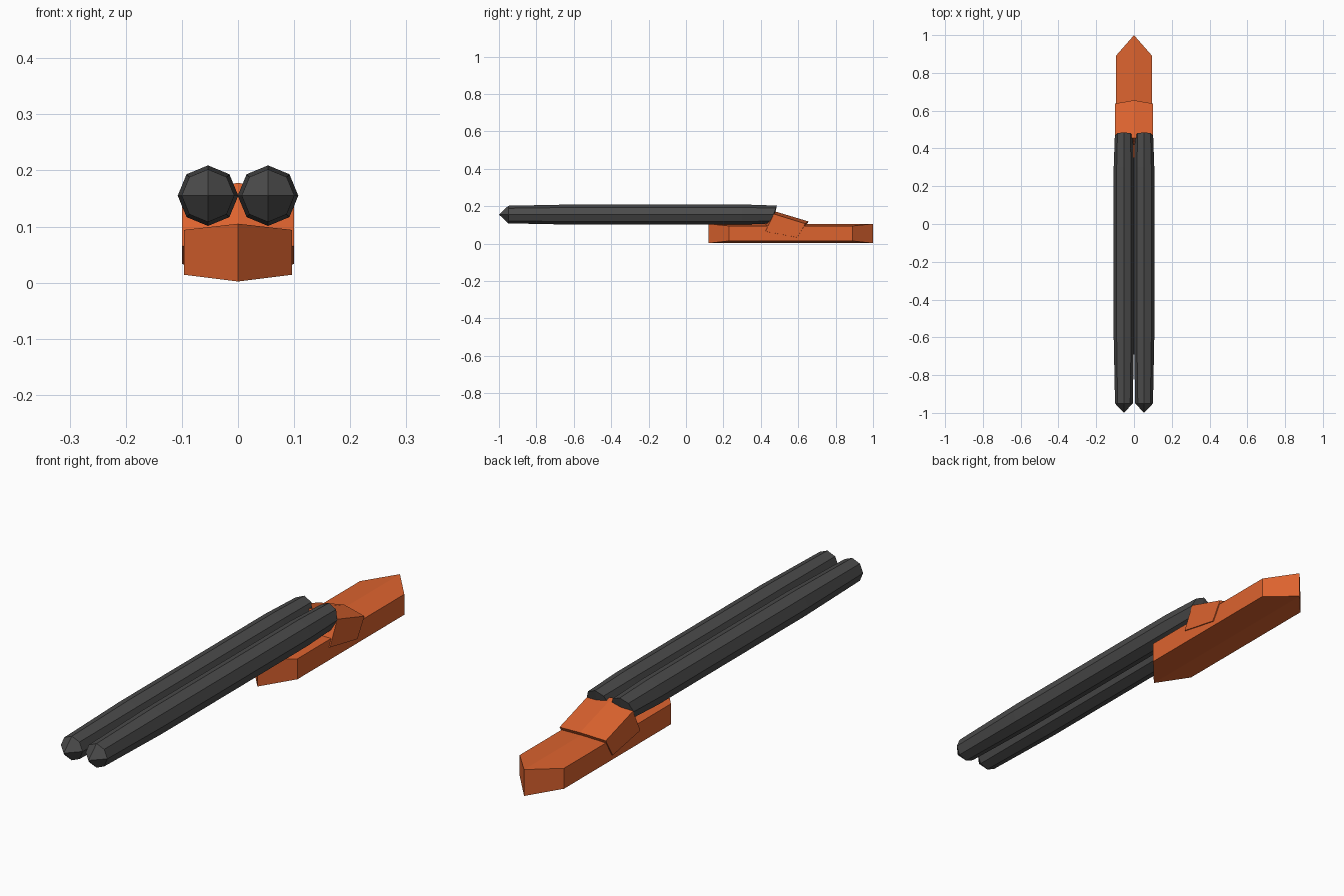
import bpy, bmesh
from math import sin, cos, pi

if "Cube" in bpy.data.objects:
    bpy.data.objects.remove(bpy.data.objects["Cube"])


def material(name, color):
    m = bpy.data.materials.new(name)
    m.diffuse_color = color
    m.use_nodes = True
    m.node_tree.nodes["Principled BSDF"].inputs["Base Color"].default_value = m.diffuse_color
    return m


ORANGE = material("orange", (0.72, 0.125, 0.028, 1))
DARK = material("dark_grey", (0.07, 0.07, 0.07, 1))


def make_object(name, bm, mat):
    bmesh.ops.recalc_face_normals(bm, faces=bm.faces)
    me = bpy.data.meshes.new(name)
    bm.to_mesh(me)
    bm.free()
    me.materials.append(mat)
    ob = bpy.data.objects.new(name, me)
    bpy.context.collection.objects.link(ob)
    return ob


def ridged_block(name, half_width, centre, side):
    """Block with a centre ridge: side profiles (y, z) at x = 0 and x = +-half_width."""
    bm = bmesh.new()
    left, mid, right = [[bm.verts.new((x, y, z)) for y, z in prof] for x, prof in
                        ((-half_width, side), (0, centre), (half_width, side))]
    n = len(centre)
    for a, b in ((left, mid), (mid, right)):
        for i in range(n):
            j = (i + 1) % n
            bm.faces.new((a[i], a[j], b[j], b[i]))
    bm.faces.new(left)
    bm.faces.new(right)
    return make_object(name, bm, ORANGE)


def rod(name, x):
    """Eight-sided tapered rod with a pointed front and a slanted back end."""
    cz, sides = 0.155, 8
    bm = bmesh.new()
    rings = []
    for y, r, slant in ((-0.95, 0.047, 0), (-0.6, 0.054, 0), (0.3, 0.054, 0), (0.468, 0.048, 0.37)):
        ring = []
        for i in range(sides):
            a = 2 * pi * i / sides
            dz = r * sin(a)
            ring.append(bm.verts.new((x + r * cos(a), y + slant * dz, cz + dz)))
        rings.append(ring)
    for a, b in zip(rings, rings[1:]):
        for i in range(sides):
            j = (i + 1) % sides
            bm.faces.new((a[i], a[j], b[j], b[i]))
    # each end is closed by four quads around a centre point
    for ring, y in ((rings[0], -1.0), (rings[-1], 0.475)):
        c = bm.verts.new((x, y, cz))
        for i in range(0, sides, 2):
            bm.faces.new((c, ring[i], ring[i + 1], ring[(i + 2) % sides]))
    return make_object(name, bm, DARK)


# Foot pad, pointed at both ends
ridged_block("base_pad", 0.096,
             [(0.12, 0.002), (1.0, 0.002), (1.0, 0.105), (0.12, 0.105)],
             [(0.23, 0.014), (0.89, 0.014), (0.89, 0.094), (0.23, 0.094)])

# Tilted bracket joining pad and rods
ridged_block("bracket", 0.1,
             [(0.40, 0.06), (0.60, 0.02), (0.655, 0.118), (0.455, 0.178)],
             [(0.425, 0.065), (0.595, 0.033), (0.638, 0.106), (0.47, 0.158)])

# Pair of rods
for label, x in (("left", -0.0535), ("right", 0.0535)):
    rod("rod_" + label, x)
